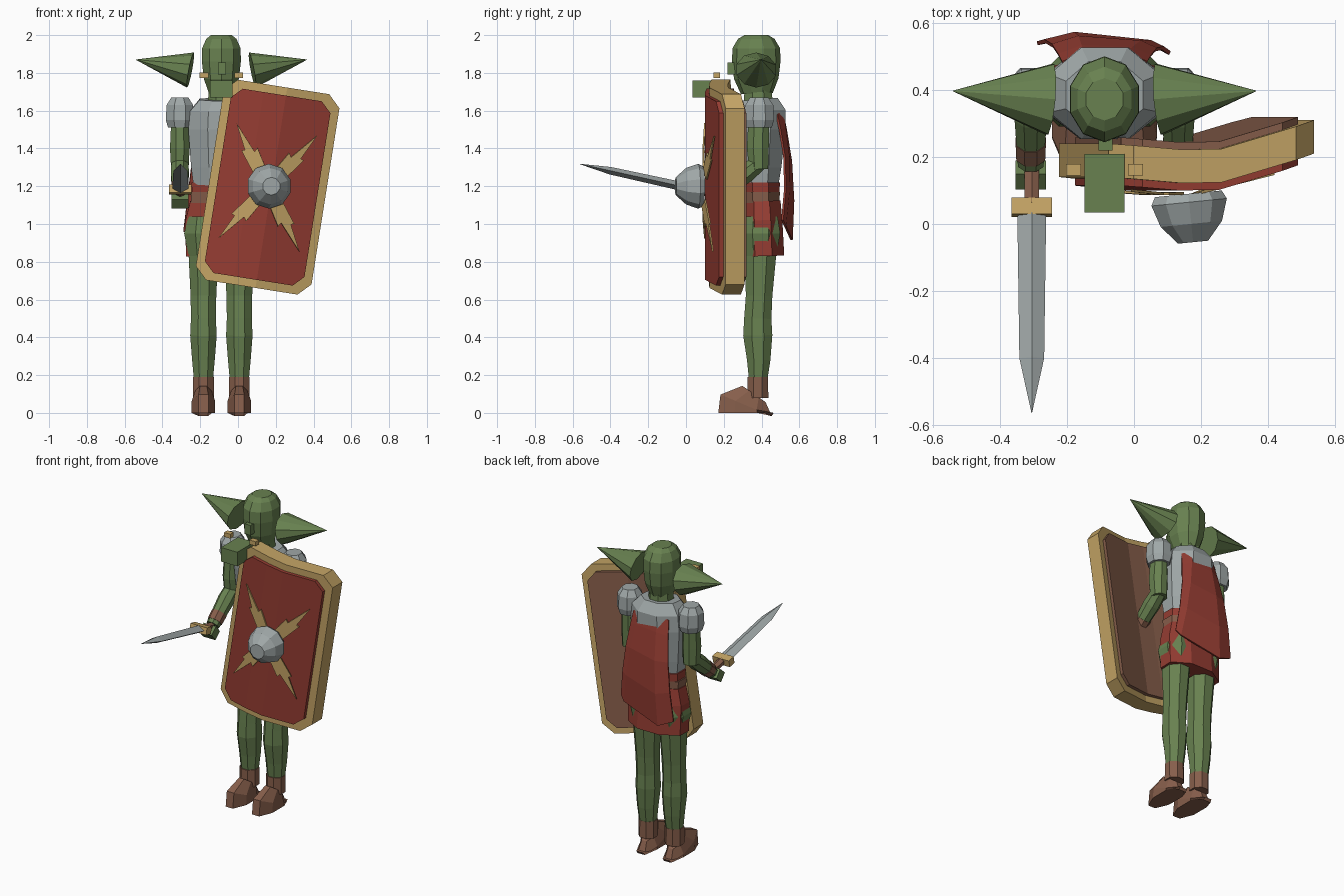
import bpy, bmesh
from math import sin, cos, pi, radians
from mathutils import Vector, Matrix

cube = bpy.data.objects.get("Cube")
if cube:
    bpy.data.objects.remove(cube, do_unlink=True)


def material(name, r, g, b):
    m = bpy.data.materials.new(name)
    m.diffuse_color = (r, g, b, 1)
    m.use_nodes = True
    m.node_tree.nodes["Principled BSDF"].inputs["Base Color"].default_value = (r, g, b, 1)
    return m


GREEN = material("green skin", .138, .22, .08)
RED = material("red cloth", .30, .046, .032)
GOLD = material("gold trim", .55, .37, .13)
STEEL = material("steel grey", .35, .39, .39)
BROWN = material("brown leather", .24, .112, .07)

CX = -.088  # body centre line


def make(name, verts, faces, mat):
    bm = bmesh.new()
    vs = [bm.verts.new(v) for v in verts]
    for f in faces:
        bm.faces.new([vs[i] for i in f])
    bmesh.ops.recalc_face_normals(bm, faces=bm.faces)
    me = bpy.data.meshes.new(name)
    bm.to_mesh(me)
    bm.free()
    me.materials.append(mat)
    ob = bpy.data.objects.new(name, me)
    bpy.context.collection.objects.link(ob)
    return ob


def loft(name, rings, mat, n=8, side=(1, 0, 0), flat=True):
    """Rings of (centre, radius along side, other radius), square to the path."""
    pts = [Vector(r[0]) for r in rings]
    phase, grow = (pi / n, 1 / cos(pi / n)) if flat else (0, 1)
    verts, faces = [], []
    for i, (_, a, b) in enumerate(rings):
        t = (pts[min(i + 1, len(pts) - 1)] - pts[max(i - 1, 0)]).normalized()
        s = Vector(side)
        s = (s - t * s.dot(t)).normalized()
        o = t.cross(s)
        for k in range(n):
            w = phase + 2 * pi * k / n
            verts.append(pts[i] + (s * a * cos(w) + o * b * sin(w)) * grow)
    for i in range(len(pts) - 1):
        for k in range(n):
            j = (k + 1) % n
            faces.append((i * n + k, i * n + j, i * n + n + j, i * n + n + k))
    faces += [tuple(range(n)), tuple(range(len(verts) - n, len(verts)))]
    return make(name, verts, faces, mat)


def column(name, x, rows, mat, n=8):
    """Upright loft from rows of (z, y, rx, ry)."""
    return loft(name, [((x, y, z), a, b) for z, y, a, b in rows], mat, n)


def box(name, centre, size, mat, tilt=0):
    bm = bmesh.new()
    bmesh.ops.create_cube(bm, size=1, matrix=Matrix.Diagonal((*size, 1)))
    me = bpy.data.meshes.new(name)
    bm.to_mesh(me)
    bm.free()
    me.materials.append(mat)
    ob = bpy.data.objects.new(name, me)
    ob.location = centre
    ob.rotation_euler.x = tilt
    bpy.context.collection.objects.link(ob)
    return ob


# Head, neck and face blocks
column("head", CX, [(1.69, .375, .065, .08), (1.77, .372, .093, .112), (1.86, .372, .103, .122),
                    (1.93, .372, .102, .12), (1.98, .372, .08, .092), (2.0, .372, .055, .06)], GREEN, 10)
column("neck", CX, [(1.58, .385, .075, .08), (1.74, .38, .065, .07)], GREEN)
box("nose", (CX + .003, .245, 1.823), (.042, .05, .065), GREEN)
box("snout", (CX, .122, 1.715), (.118, .175, .092), GREEN)

# Torso armour, belt and skirt
column("chest_armour", CX, [(1.18, .39, .145, .095), (1.3, .39, .16, .115), (1.5, .39, .175, .137),
                            (1.6, .39, .165, .137), (1.66, .385, .115, .1)], STEEL)
column("waist_sash", CX, [(1.16, .395, .155, .1), (1.22, .395, .158, .102)], RED)
column("belt", CX, [(1.11, .395, .16, .1), (1.17, .395, .163, .102)], BROWN)
column("skirt", CX, [(.83, .41, .188, .11), (1.02, .405, .19, .105), (1.12, .4, .165, .1)], RED)

for s, side in ((1, "left"), (-1, "right")):
    # Ear
    loft(side + "_ear", [((CX + s * .164, .372, 1.815), .105, .09),
                         ((CX + s * .452, .397, 1.87), .001, .001)], GREEN, 10, (0, 1, 0))
    box(side + "_brow_stud", (CX + s * .092, .162, 1.788), (.045, .034, .028), GOLD)
    # Leg and boot
    lx = CX + s * .095
    column(side + "_leg", lx, [(.17, .382, .05, .048), (.28, .385, .06, .062), (.41, .38, .07, .077),
                               (.5, .38, .066, .072), (.62, .387, .068, .07), (.83, .393, .078, .084),
                               (.95, .395, .102, .104), (1.04, .395, .08, .09)], GREEN)
    column(side + "_boot_shaft", lx, [(.08, .38, .055, .056), (.19, .38, .055, .054)], BROWN)
    column(side + "_boot_foot", lx, [(0, .318, .062, .147), (.04, .318, .062, .147),
                                     (.1, .36, .043, .075)], BROWN)
    # Shoulder and arm
    ax = CX + s * .22
    column(side + "_pauldron", ax, [(1.51, .388, .062, .066), (1.55, .388, .074, .078),
                                    (1.63, .388, .07, .074), (1.67, .388, .045, .048)], STEEL)
    column(side + "_upper_arm", ax, [(1.29, .385, .046, .05), (1.4, .38, .052, .058),
                                     (1.54, .385, .046, .055)], GREEN)
    loft(side + "_forearm", [((ax, .4, 1.335), .042, .042), ((ax, .32, 1.27), .048, .05),
                             ((ax, .18, 1.155), .038, .038)], GREEN)
    loft(side + "_cuff", [((ax, .245, 1.208), .045, .046), ((ax, .2, 1.17), .043, .043)], BROWN)
    box(side + "_hand", (ax, .146, 1.127), (.09, .062, .062), GREEN, radians(40))

# Sword, pointing forward and slightly up
SX = CX - .217


def blade_point(y):
    return (SX, y, 1.194 - .22 * y)


loft("sword_grip", [(blade_point(.16), .022, .02), (blade_point(.06), .022, .02)], BROWN, 6)
box("sword_guard", blade_point(.05), (.12, .05, .045), GOLD, -.217)
loft("sword_blade", [(blade_point(.03), .043, .024), (blade_point(-.4), .037, .02),
                     (blade_point(-.563), .001, .001)], STEEL, 4, flat=False)

# Shield: folded slab, leaning sideways
LEAN = radians(9)
FOLD = ((-.31, .14), (-.1, .122), (.02, .124), (.31, .21))


def shield_point(u, v, depth):
    for (u0, y0), (u1, y1) in zip(FOLD, FOLD[1:]):
        if u <= u1:
            break
    y = y0 + (y1 - y0) * (u - u0) / (u1 - u0)
    return Vector((.157 + u * cos(LEAN) + v * sin(LEAN), y + depth,
                   1.195 - u * sin(LEAN) + v * cos(LEAN)))


def shield_slab(name, hw, hh, chop, front, back, mat):
    us = (-hw, chop - hw, -.1, .02, hw - chop, hw)
    verts, faces = [], []
    for u in us:
        h = hh - chop if abs(u) == hw else hh
        verts += [shield_point(u, h, front), shield_point(u, -h, front),
                  shield_point(u, -h, back), shield_point(u, h, back)]
    for i in range(len(us) - 1):
        for k in range(4):
            j = (k + 1) % 4
            faces.append((4 * i + k, 4 * i + j, 4 * i + 4 + j, 4 * i + 4 + k))
    faces += [(0, 1, 2, 3), tuple(range(len(verts) - 4, len(verts)))]
    return make(name, verts, faces, mat)


shield_slab("shield_rim", .31, .537, .065, 0, .1, GOLD)
shield_slab("shield_front_panel", .267, .494, .055, -.022, .03, RED)
shield_slab("shield_back_panel", .267, .494, .055, .07, .122, BROWN)

# Jagged cross rays on the shield
RAY = ((.09, -.035), (.21, -.043), (.2, -.02), (.378, 0), (.23, .022), (.235, .04), (.09, .035))
for i, angle in enumerate((55, 125, 235, 305)):
    c, s = cos(radians(angle)), sin(radians(angle))
    flip = 1 if i % 2 else -1
    ray = make("shield_ray", [shield_point(r * c - flip * w * s, r * s + flip * w * c, -.036)
                              for r, w in RAY], [range(len(RAY))], GOLD)
    ray.modifiers.new("thickness", "SOLIDIFY").thickness = .008

# Domed boss, facing slightly to the left
hub = Vector((.162, .09, 1.2))
axis = Vector((.1, -1, 0)).normalized()
loft("shield_boss", [(hub + axis * d, r, r) for d, r in
                     ((0, .1), (.025, .113), (.09, .092), (.145, .045))], STEEL, 10)

# Cape hanging from the shoulders
top = ((-.215, .485, 1.58), (-.15, .512, 1.61), (-.02, .512, 1.61), (.04, .485, 1.58))
hem = ((-.29, .545, .96), (-.19, .565, .915), (.08, .53, .99), (.11, .515, 1.02))
rows = (0, .15, .4, .7, 1)
verts = []
for t in rows:
    for a, b in zip(top, hem):
        p = Vector(a).lerp(Vector(b), t)
        p.y += .03 * sin(pi * t)
        verts.append(p)
cape = make("cape", verts, [(4 * i + k, 4 * i + k + 1, 4 * i + k + 5, 4 * i + k + 4)
                            for i in range(len(rows) - 1) for k in range(3)], RED)
cape.modifiers.new("thickness", "SOLIDIFY").thickness = .012
